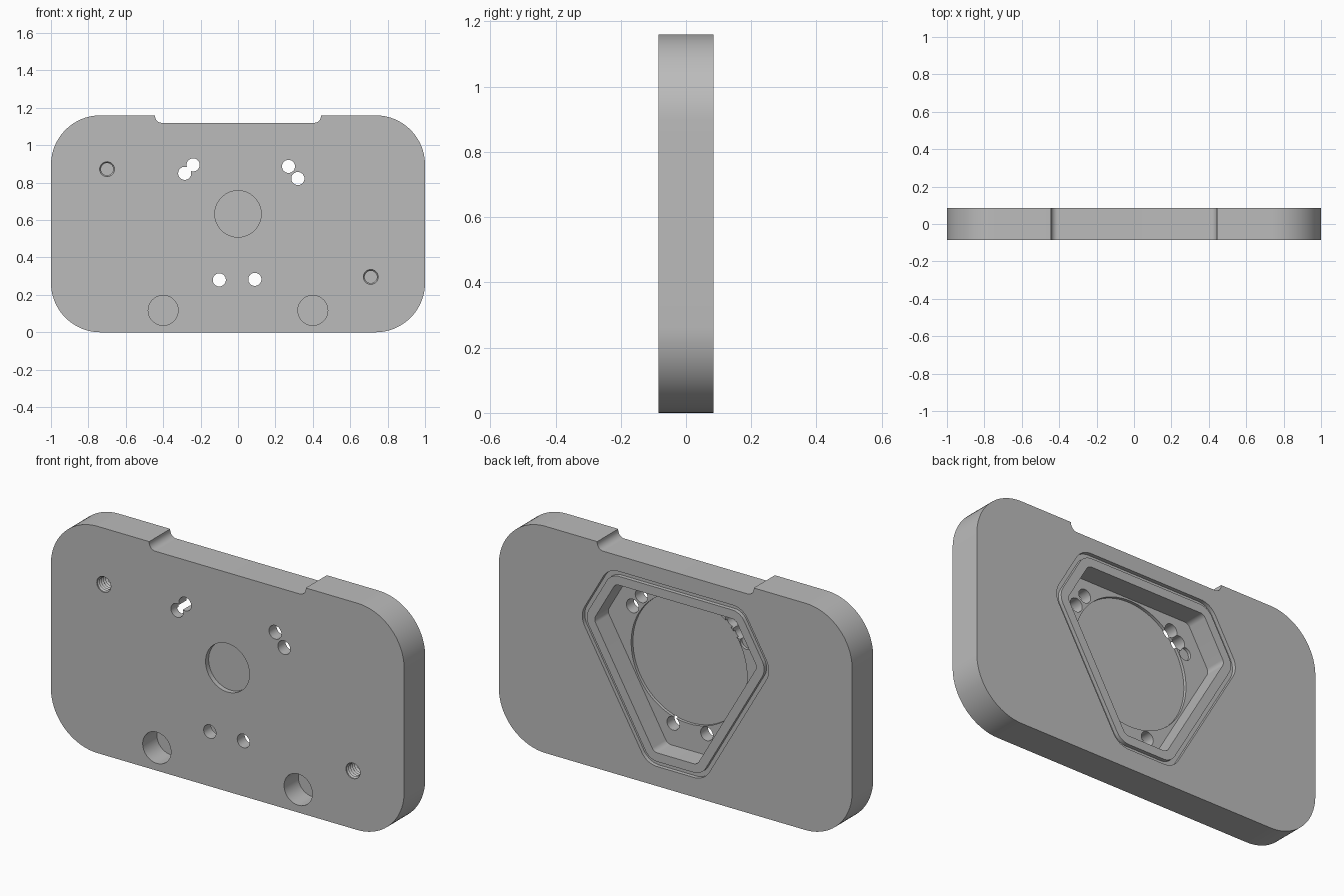
import bpy, math
from mathutils import Vector

cube = bpy.data.objects.get("Cube")
if cube:
    bpy.data.objects.remove(cube, do_unlink=True)

HALF = 0.085          # half plate thickness
HUB = 0.633           # height of the pocket centre
FLOOR = -0.025        # pocket floor position

grey = bpy.data.materials.new("machined_grey")
grey.use_nodes = True
tone = (0.5, 0.5, 0.5, 1)
grey.diffuse_color = tone
grey.node_tree.nodes["Principled BSDF"].inputs["Base Color"].default_value = tone


def rounded(corners, steps=12):
    """Round a polygon of (x, z, radius) corners with tangent arcs."""
    out = []
    for i, (x, z, r) in enumerate(corners):
        p = Vector((x, z))
        a = Vector(corners[i - 1][:2]) - p
        b = Vector(corners[(i + 1) % len(corners)][:2]) - p
        if r == 0:
            out.append(p)
            continue
        a.normalize()
        b.normalize()
        half = a.angle(b) / 2
        centre = p + (a + b).normalized() * r / math.sin(half)
        start = p + a * r / math.tan(half) - centre
        end = p + b * r / math.tan(half) - centre
        sweep = start.angle(end)
        for k in range(steps + 1):
            t = k / steps
            v = start * math.sin((1 - t) * sweep) + end * math.sin(t * sweep)
            out.append(centre + v / math.sin(sweep))
    return out


def loft(name, rings):
    """Skin (y, outline) rings into a closed solid running along y."""
    n = len(rings[0][1])
    verts = [(p[0], y, p[1]) for y, outline in rings for p in outline]
    faces = [tuple(range(n)), tuple(range(len(verts) - 1, len(verts) - n - 1, -1))]
    for j in range(len(rings) - 1):
        for i in range(n):
            k = (i + 1) % n
            faces.append((j * n + k, j * n + i, (j + 1) * n + i, (j + 1) * n + k))
    mesh = bpy.data.meshes.new(name)
    mesh.from_pydata(verts, [], faces)
    mesh.materials.append(grey)
    ob = bpy.data.objects.new(name, mesh)
    bpy.context.collection.objects.link(ob)
    bpy.context.view_layer.objects.active = ob
    bpy.ops.object.mode_set(mode='EDIT')
    bpy.ops.mesh.select_all(action='SELECT')
    bpy.ops.mesh.normals_make_consistent(inside=False)
    bpy.ops.object.mode_set(mode='OBJECT')
    return ob


def prism(name, outline, y0, y1):
    return loft(name, [(y0, outline), (y1, outline)])


def circle(x, z, r, n=40):
    return [(x + r * math.cos(math.tau * i / n), z + r * math.sin(math.tau * i / n))
            for i in range(n)]


def cut(target, cutter):
    mod = target.modifiers.new("cut", 'BOOLEAN')
    mod.operation = 'DIFFERENCE'
    mod.solver = 'EXACT'
    mod.object = cutter
    bpy.context.view_layer.objects.active = target
    bpy.ops.object.modifier_apply(modifier=mod.name)
    bpy.data.objects.remove(cutter, do_unlink=True)


def drill(x, z, r, y0, y1, n=32):
    cut(plate, prism("drill", circle(x, z, r, n), y0, y1))


def pocket_outline(inset, radius):
    """Truncated triangle: three long sides and three short ones."""
    near, far = 0.407 - inset, 0.533 - inset
    reach = math.hypot(near, far)
    corners = []
    for i in range(6):
        d0, d1 = (near, far) if i % 2 else (far, near)
        a0 = math.radians(30 + 60 * i)
        # corner where two neighbouring sides meet
        t = (d1 - d0 * 0.5) / math.sin(math.radians(60))
        corners.append((d0 * math.cos(a0) - t * math.sin(a0),
                        HUB + d0 * math.sin(a0) + t * math.cos(a0), radius))
    return rounded(corners)


# Plate with rounded corners and a shallow notch in the top edge
R, TOP, DIP, N = 0.265, 1.16, 1.12, 0.443
right = [(1, 0, R), (1, TOP, R), (N, TOP, 0), (N, DIP, 0.035)]
left = [(-x, z, r) for x, z, r in reversed(right)]
plate = prism("mounting_plate", rounded(right + left, 20), -HALF, HALF)

# Narrow seal groove around the pocket on the back
groove = prism("groove", pocket_outline(0, 0.1), HALF - 0.02, HALF + 0.1)
cut(groove, prism("island", pocket_outline(0.025, 0.08), -1, 1))
cut(plate, groove)

# Main pocket, and the round recess in its floor
cut(plate, prism("pocket", pocket_outline(0.07, 0.035), FLOOR, HALF + 0.1))
drill(0, HUB, 0.328, FLOOR - 0.015, 0.02, 80)

# Shallow round recess on the front
drill(0, HUB, 0.124, -HALF - 0.1, -HALF + 0.025, 64)

# Through holes around the recess
for x, z in [(-0.285, 0.85), (-0.24, 0.895), (0.27, 0.887),
             (0.32, 0.822), (-0.1, 0.28), (0.09, 0.283)]:
    drill(x, z, 0.035, -0.2, 0.0)
drill(-0.322, 0.805, 0.033, FLOOR - 0.015, 0.0)

# Large blind holes low on the front
for side in (-1, 1):
    drill(side * 0.4, 0.117, 0.08, -0.2, 0.03, 48)

# Threaded blind holes, with ridged walls
for x, z in [(-0.7, 0.872), (0.71, 0.296)]:
    rings = [(-0.2, circle(x, z, 0.04, 24))]
    rings += [(-HALF + 0.006 + 0.008 * i, circle(x, z, 0.033 if i % 2 else 0.04, 24))
              for i in range(14)]
    cut(plate, loft("thread", rings))

bpy.ops.object.select_all(action='DESELECT')
plate.select_set(True)
bpy.context.view_layer.objects.active = plate
bpy.ops.object.shade_smooth_by_angle(angle=math.radians(30))
